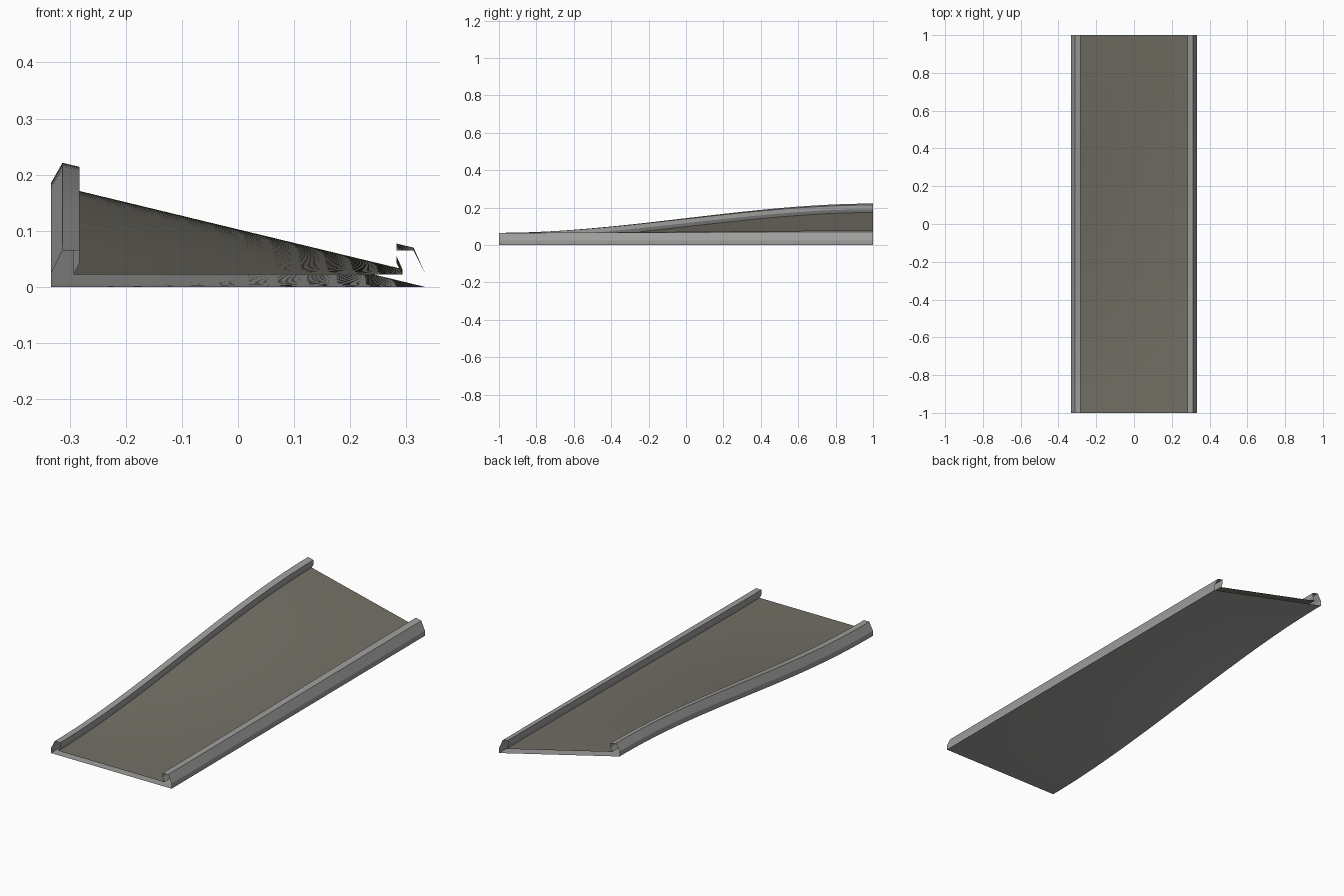
import bpy, math

if "Cube" in bpy.data.objects:
    bpy.data.objects.remove(bpy.data.objects["Cube"])

SEG = 40          # slices along the length
HALF = 0.333      # half width
RISE = 0.161      # how far the left edge climbs


def material(name, rgb):
    m = bpy.data.materials.new(name)
    m.diffuse_color = (*rgb, 1)
    m.use_nodes = True
    m.node_tree.nodes["Principled BSDF"].inputs["Base Color"].default_value = m.diffuse_color
    return m


concrete = material("light grey concrete", (0.34, 0.34, 0.335))
asphalt = material("warm grey asphalt", (0.17, 0.16, 0.13))


def banked(x, y, z):
    """Bank the flat section gradually: left edge rises towards the back."""
    t = (y + 1) / 2
    ease = t * t * (3 - 2 * t)
    return (x, y, z + RISE * ease * (HALF - x) / (2 * HALF))


def sweep(name, profile, mat):
    """Sweep an open cross-section along y, leaving both ends open."""
    n = len(profile)
    verts = [banked(x, -1 + 2 * i / SEG, z)
             for i in range(SEG + 1) for x, z in profile]
    faces = [(i * n + k, i * n + k + 1, (i + 1) * n + k + 1, (i + 1) * n + k)
             for i in range(SEG) for k in range(n - 1)]
    me = bpy.data.meshes.new(name)
    me.from_pydata(verts, [], faces)
    me.materials.append(mat)
    ob = bpy.data.objects.new(name, me)
    bpy.context.collection.objects.link(ob)
    bpy.context.view_layer.objects.active = ob
    ob.select_set(True)
    bpy.ops.object.shade_smooth_by_angle(angle=math.radians(15))
    ob.select_set(False)
    return ob


# Kerb outline, from the road edge over the top to the outer base (left side)
kerb = [(-0.293, 0.022), (-0.283, 0.042), (-0.283, 0.065),
        (-0.313, 0.065), (-0.333, 0.025), (-0.333, 0.0)]

sweep("left_kerb", kerb[::-1], concrete)
sweep("right_kerb", [(-x, z) for x, z in kerb], concrete)

# Profiles run so that the generated normals face outwards
for ob in (bpy.data.objects["left_kerb"], bpy.data.objects["right_kerb"]):
    ref = ob.data.polygons[2].normal  # the top strip
    if ref.z < 0:
        ob.data.flip_normals()

# Road surface and underside
steps = 12
road = [(-0.293 + 0.586 * i / steps, 0.022) for i in range(steps + 1)]
base = [(HALF - 2 * HALF * i / steps, 0.0) for i in range(steps + 1)]
road_ob = sweep("road_surface", road, asphalt)
base_ob = sweep("underside", base, concrete)
if road_ob.data.polygons[0].normal.z < 0:
    road_ob.data.flip_normals()
if base_ob.data.polygons[0].normal.z > 0:
    base_ob.data.flip_normals()
